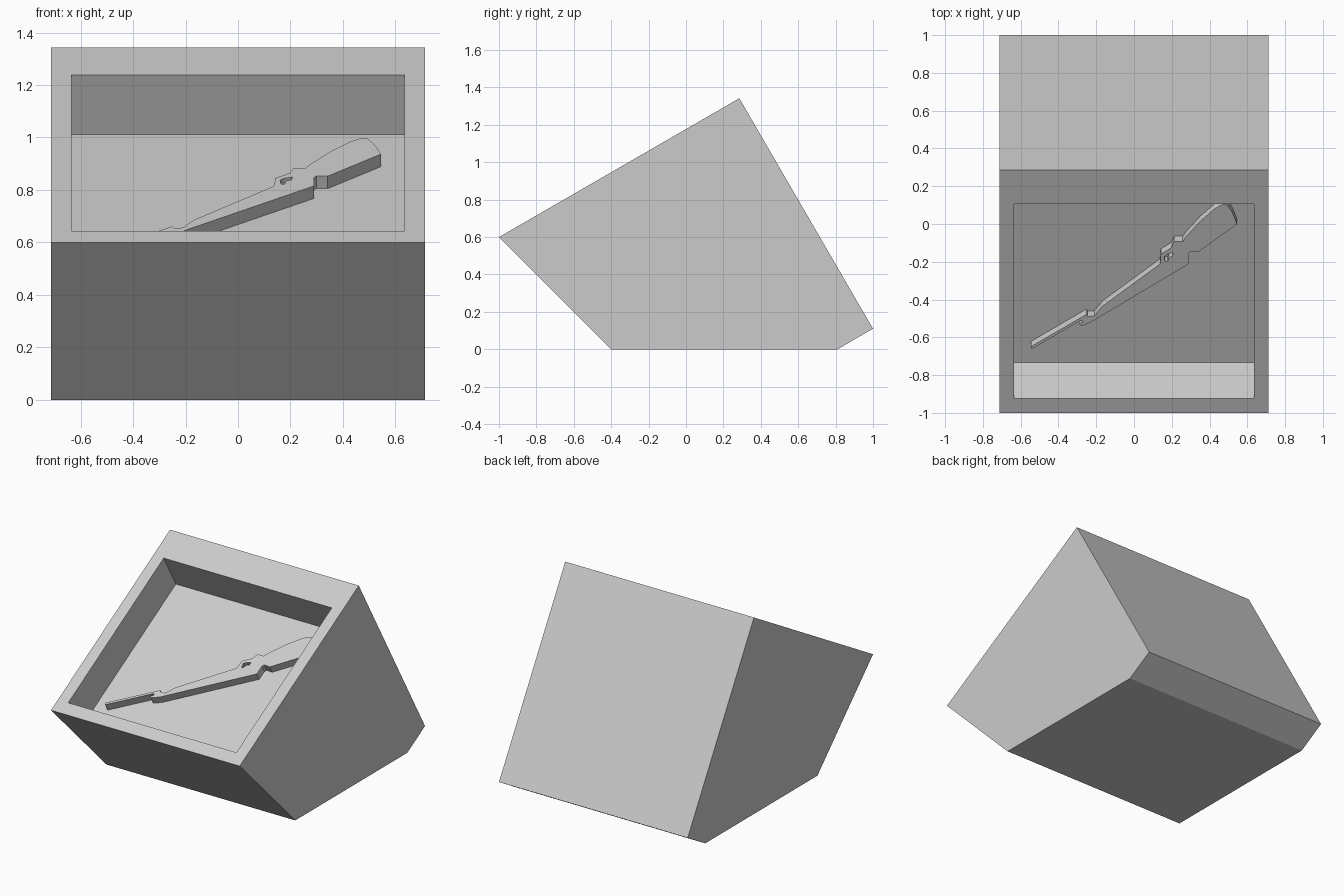
import bpy, bmesh, math
from mathutils import Matrix

cube = bpy.data.objects.get("Cube")
if cube:
    bpy.data.objects.remove(cube, do_unlink=True)

HALF_WIDTH = 0.713
POCKET_HALF = 0.635
POCKET_DEPTH = 0.263
RELIEF = 0.055
# Frame of the sloped face: local x across, y up the slope, z out of the face
SLOPE = Matrix.Translation((0, -1, 0.6)) @ Matrix.Rotation(math.radians(30), 4, 'X')

grey = bpy.data.materials.new("plain_grey")
grey.use_nodes = True
colour = (0.6, 0.6, 0.6, 1)
grey.diffuse_color = colour
grey.node_tree.nodes["Principled BSDF"].inputs["Base Color"].default_value = colour


def prism(name, profile, half, matrix=Matrix()):
    """Extrude a (y, z) profile from -half to +half along x."""
    bm = bmesh.new()
    face = bm.faces.new([bm.verts.new((-half, y, z)) for y, z in profile])
    new = bmesh.ops.extrude_face_region(bm, geom=[face])["geom"]
    verts = [v for v in new if isinstance(v, bmesh.types.BMVert)]
    bmesh.ops.translate(bm, verts=verts, vec=(2 * half, 0, 0))
    bm.transform(matrix)
    bmesh.ops.recalc_face_normals(bm, faces=bm.faces)
    mesh = bpy.data.meshes.new(name)
    bm.to_mesh(mesh)
    bm.free()
    mesh.materials.append(grey)
    obj = bpy.data.objects.new(name, mesh)
    bpy.context.collection.objects.link(obj)
    return obj


def activate(obj):
    bpy.ops.object.select_all(action='DESELECT')
    obj.select_set(True)
    bpy.context.view_layer.objects.active = obj


# Five-sided block
body = prism("display_block",
             [(-0.4, 0), (0.81, 0), (1, 0.11), (0.285, 1.342), (-1, 0.6)], HALF_WIDTH)

# Pocket in the sloped face, with a slanted lower wall
above = 0.1
taper = 0.07 / POCKET_DEPTH
pocket = prism("pocket_cutter",
               [(0.087 - taper * above, above), (0.157, -POCKET_DEPTH),
                (1.276, -POCKET_DEPTH), (1.276, above)], POCKET_HALF, SLOPE)
pocket.hide_render = True
cut = body.modifiers.new("pocket", 'BOOLEAN')
cut.operation = 'DIFFERENCE'
cut.solver = 'EXACT'
cut.object = pocket
activate(body)
bpy.ops.object.modifier_apply(modifier="pocket")
bpy.data.objects.remove(pocket, do_unlink=True)

# Raised rifle silhouette on the pocket floor
barrel_top = [(-.546, .285), (-.252, .482), (-.245, .47), (-.21, .472), (-.166, .533)]
receiver = [(.138, .79), (.142, .85), (.197, .889), (.212, .928), (.258, .928), (.277, .958)]
stock = [(.35, 1.05), (.426, 1.126), (.455, 1.147), (.475, 1.155), (.495, 1.15),
         (.518, 1.11), (.535, 1.065), (.545, 1.033)]
underside = [(.342, .865), (.3, .868), (.29, .855), (.289, .79)]
barrel_low = [(-.225, .436), (-.28, .41), (-.29, .425), (-.27, .437), (-.28, .446), (-.541, .27)]
guard_hole = [(.16, .835), (.178, .85), (.208, .858), (.204, .838), (.185, .83),
              (.178, .805), (.164, .805)]

curve = bpy.data.curves.new("rifle_relief", 'CURVE')
curve.dimensions = '2D'
curve.fill_mode = 'BOTH'
curve.extrude = RELIEF / 2 + 0.002
for outline in (barrel_top + receiver + stock + underside + barrel_low, guard_hole):
    spline = curve.splines.new('POLY')
    spline.points.add(len(outline) - 1)
    for point, (x, s) in zip(spline.points, outline):
        point.co = (x, s, 0, 1)
    spline.use_cyclic_u = True
    spline.use_smooth = False
curve.materials.append(grey)
relief = bpy.data.objects.new("rifle_relief", curve)
bpy.context.collection.objects.link(relief)
relief.matrix_world = SLOPE @ Matrix.Translation((0, 0, -POCKET_DEPTH + RELIEF / 2 - 0.002))
activate(relief)
bpy.ops.object.convert(target='MESH')
for obj in (body, relief):
    obj.data.shade_flat()
